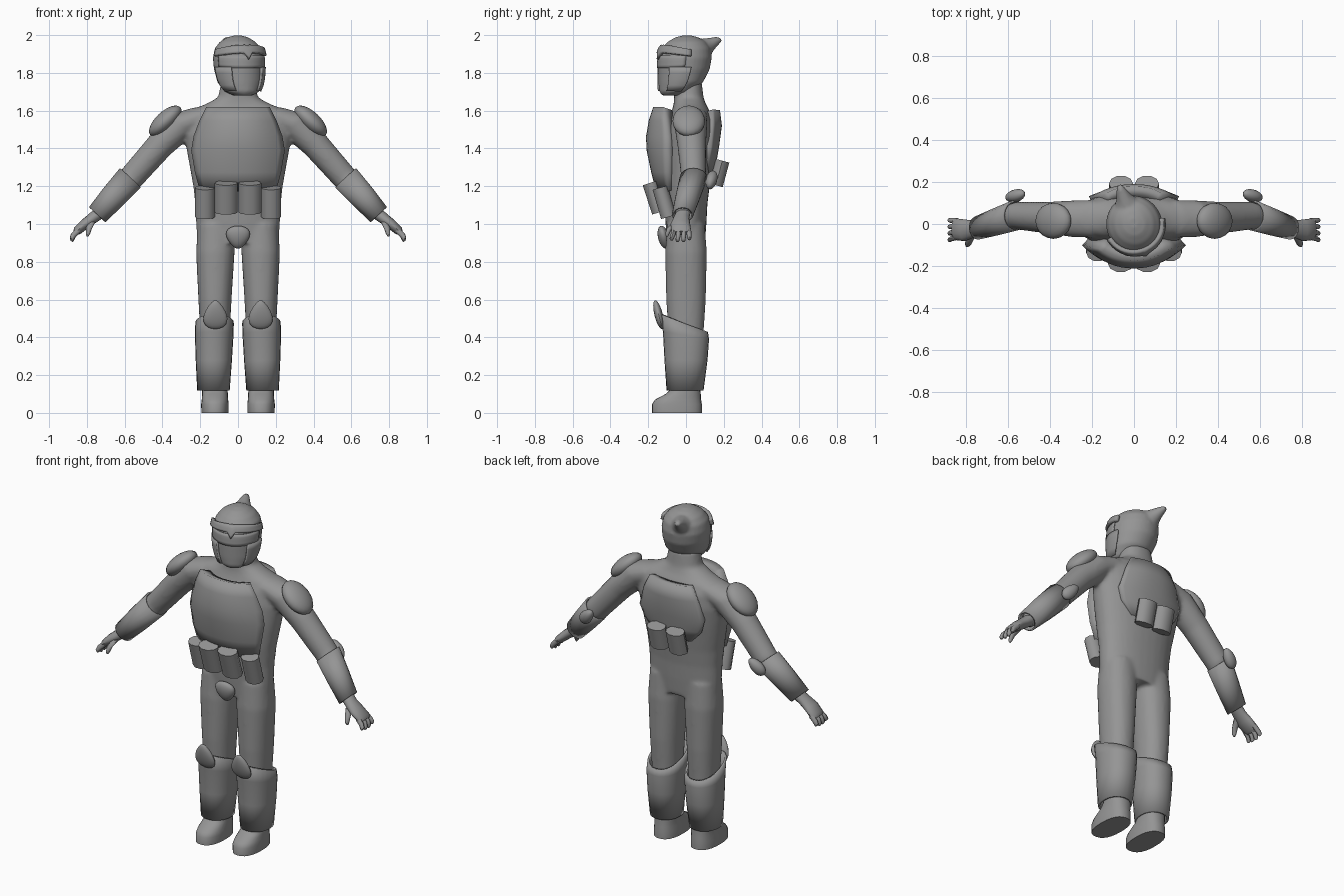
import bpy, bmesh, math
from mathutils import Vector, Matrix

cube = bpy.data.objects.get("Cube")
if cube:
    bpy.data.objects.remove(cube)

grey = bpy.data.materials.new("plain grey")
grey.use_nodes = True
grey.diffuse_color = (0.3, 0.3, 0.3, 1)
grey.node_tree.nodes["Principled BSDF"].inputs["Base Color"].default_value = (0.3, 0.3, 0.3, 1)

X, Y, Z = Vector((1, 0, 0)), Vector((0, 1, 0)), Vector((0, 0, 1))


def finish(name, bm, shell=0, mirror=False, remesh=0, smooth=0, angle=40):
    """Turn a bmesh into a shaded object with its modifiers."""
    bmesh.ops.recalc_face_normals(bm, faces=bm.faces[:])
    mesh = bpy.data.meshes.new(name)
    bm.to_mesh(mesh)
    bm.free()
    mesh.materials.append(grey)
    ob = bpy.data.objects.new(name, mesh)
    bpy.context.collection.objects.link(ob)
    bpy.ops.object.select_all(action='DESELECT')
    ob.select_set(True)
    bpy.context.view_layer.objects.active = ob
    bpy.ops.object.shade_smooth_by_angle(angle=math.radians(angle))
    if shell:
        m = ob.modifiers.new("thickness", 'SOLIDIFY')
        m.thickness, m.offset = shell, 0
    if mirror:
        ob.modifiers.new("other side", 'MIRROR')
    if remesh:
        m = ob.modifiers.new("fuse", 'REMESH')
        m.mode, m.voxel_size, m.use_smooth_shade = 'VOXEL', remesh, True
        m = ob.modifiers.new("soften", 'SMOOTH')
        m.iterations = smooth
    return ob


def loft(bm, rings, u=X, v=Y, n=24, power=2.0, cap=True):
    """Skin superellipse rings (centre, radius u, radius v, tilt)."""
    u, v = u.normalized(), v.normalized()
    loops = []
    for c, a, b, *tilt in rings:
        loop = []
        for i in range(n):
            t = 2 * math.pi * i / n
            cs, sn = math.cos(t), math.sin(t)
            x = math.copysign(abs(cs) ** (2 / power), cs)
            y = math.copysign(abs(sn) ** (2 / power), sn)
            p = Vector(c) + u * a * x + v * b * y
            if tilt:
                p += u.cross(v) * tilt[0] * y
            loop.append(bm.verts.new(p))
        loops.append(loop)
    for lo, hi in zip(loops, loops[1:]):
        for i in range(n):
            j = (i + 1) % n
            bm.faces.new((lo[i], lo[j], hi[j], hi[i]))
    if cap:
        bm.faces.new(loops[0][::-1])
        bm.faces.new(loops[-1])


def grid(bm, rows):
    """Skin rows of points as an open sheet."""
    rows = [[bm.verts.new(p) for p in r] for r in rows]
    for a, b in zip(rows, rows[1:]):
        for i in range(len(a) - 1):
            bm.faces.new((a[i], a[i + 1], b[i + 1], b[i]))


# Body: torso, neck, arms, hands and legs fused into one skin
bm = bmesh.new()
torso = [(0.9, .215, 0, .1), (1.0, .222, 0, .108), (1.1, .226, 0, .113), (1.2, .237, 0, .125),
         (1.35, .264, .01, .135), (1.47, .285, .02, .135), (1.55, .29, .025, .12),
         (1.6, .26, .025, .1), (1.635, .17, .02, .085), (1.67, .105, .015, .078),
         (1.76, .088, .01, .072)]
loft(bm, [((0, cy, z), a, b) for z, a, cy, b in torso], n=32, power=2.2)
for s in (1, -1):
    leg = [(1.0, .113, .1, .1), (0.85, .12, .102, .11), (0.6, .122, .088, .105),
           (0.45, .122, .08, .095), (0.1, .122, .066, .075)]
    loft(bm, [((s * x, 0, z), a, b) for z, x, a, b in leg], power=2.2)
    across = Vector((s * .73, 0, .68))
    arm = [(.18, .025, 1.57, .07, .09), (.29, .025, 1.53, .08, .088), (.41, .03, 1.42, .074, .076),
           (.56, .04, 1.25, .068, .066), (.745, -.02, 1.05, .04, .042)]
    loft(bm, [((s * x, y, z), a, b) for x, y, z, a, b in arm], u=across)
finish("body", bm, remesh=.012, smooth=4)

# Hands
bm = bmesh.new()
palm = [(.72, -.01, 1.07, .035, .037), (.77, -.025, 1.03, .03, .042), (.81, -.03, 1.0, .028, .052),
        (.85, -.025, .965, .024, .052), (.862, -.025, .952, .014, .045)]
loft(bm, [((x, y, z), a, b) for x, y, z, a, b in palm], u=Vector((.7, 0, .7)), n=16)
for i in range(4):
    y = .015 - i * .026
    reach = (.01, 0, 0, .008)[i]
    loft(bm, [((.842, y, .968), .016, .013), ((.87, y * 1.1, .942), .015, .013),
              ((.88, y * 1.2, .915 + reach), .012, .011), ((.88, y * 1.2, .907 + reach), .006, .006)],
         u=Vector((.8, 0, .5)), n=10)
loft(bm, [((.775, -.05, 1.01), .02, .02), ((.79, -.088, .975), .016, .015),
          ((.795, -.1, .945), .011, .011), ((.797, -.1, .935), .005, .005)], n=10)
finish("hand", bm, mirror=True)

# Boots, shin guards and gauntlets
bm = bmesh.new()
boot = [(0, -.048, .072, .132), (.045, -.048, .073, .132), (.07, -.042, .07, .122),
        (.1, -.015, .068, .093), (.13, .0, .067, .075), (.18, .0, .067, .075)]
loft(bm, [((.122, cy, z), a, b) for z, cy, a, b in boot], power=2.4)
finish("boot", bm, mirror=True)

bm = bmesh.new()
loft(bm, [((.13, -.005, .12), .08, .092), ((.128, 0, .28), .09, .108),
          ((.126, 0, .41), .096, .116, -.02), ((.124, -.01, .475), .096, .12, -.047)],
     power=2.2, cap=False)
finish("shin_guard", bm, shell=.012, mirror=True)

bm = bmesh.new()
loft(bm, [((.57, .04, 1.245), .07, .069), ((.66, .01, 1.145), .064, .061),
          ((.745, -.018, 1.05), .054, .052)], u=Vector((.73, 0, .68)), cap=False, n=16)
finish("gauntlet", bm, shell=.01, mirror=True)


# Rounded pads
def pad(name, loc, size, rot=Matrix(), taper=0, mirror=True):
    bm = bmesh.new()
    bmesh.ops.create_uvsphere(bm, u_segments=20, v_segments=12, radius=1)
    for v in bm.verts:
        v.co.x *= 1 - taper * v.co.z
    bmesh.ops.transform(bm, verts=bm.verts[:],
                        matrix=Matrix.Translation(loc) @ rot @ Matrix.Diagonal((*size, 1)))
    finish(name, bm, mirror=mirror)


def turn(deg, axis):
    return Matrix.Rotation(math.radians(deg), 4, axis)


pad("shoulder_pad", (.385, .015, 1.545), (.108, .086, .05), turn(43, 'Y'))
pad("elbow_pad", (.565, .135, 1.235), (.035, .03, .06), turn(-43, 'Y') @ turn(-12, 'X'), .2)
pad("knee_pad", (.12, -.145, .52), (.06, .022, .078), turn(14, 'X'), .4)
pad("groin_pad", (0, -.118, .93), (.06, .03, .062), turn(14, 'X'), -.35, False)


# Curved chest and back plates
def plate(name, rows, thick):
    bm = bmesh.new()
    steps = [i / 8 for i in range(-8, 9)]
    grid(bm, [[(w * t, yc + (ye - yc) * abs(t) ** 2.3, z) for t in steps]
              for z, w, yc, ye in rows])
    finish(name, bm, shell=thick)


plate("chest_plate", [(1.61, .15, -.145, -.095), (1.54, .185, -.168, -.09), (1.46, .215, -.182, -.08),
                      (1.39, .228, -.178, -.08), (1.28, .21, -.155, -.08), (1.18, .185, -.13, -.07)], .06)
plate("back_plate", [(1.6, .13, .155, .12), (1.52, .17, .165, .12), (1.41, .205, .15, .11),
                     (1.34, .18, .138, .1), (1.27, .11, .125, .1)], .05)


# Octagonal pouches
def pouch(name, x, y, z, lean, height, radius=.061, depth=.043):
    bm = bmesh.new()
    h = Vector((0, lean, height)) / 2
    c = Vector((x, y, z))
    loft(bm, [(c - h, radius, depth), (c + h, radius, depth)],
         v=Vector((0, height, -lean)), n=10)
    finish(name, bm, mirror=True, angle=50)


pouch("front_pouch", .063, -.165, 1.14, -.05, .155)
pouch("side_pouch", .175, -.115, 1.115, -.045, .155, .053)
pouch("back_pouch", .062, .175, 1.27, .035, .13, .058, .04)

# Head turned slightly to its left
SKULL = [(1.68, -.075, .05, .055), (1.70, -.06, .09, .085), (1.75, -.03, .12, .118),
         (1.82, -.012, .131, .138), (1.88, -.005, .134, .142), (1.93, 0, .122, .13),
         (1.965, .005, .093, .102), (1.988, .005, .055, .062), (1.998, .005, .02, .024)]
TURN = turn(21, 'Z')


def on_skull(a, z, off):
    for (z0, *p), (z1, *q) in zip(SKULL, SKULL[1:]):
        if z <= z1:
            break
    k = (z - z0) / (z1 - z0)
    cy, rx, ry = (m + (n - m) * k for m, n in zip(p, q))
    return TURN @ Vector(((rx + off) * math.sin(a), cy - (ry + off) * math.cos(a), z))


bm = bmesh.new()
loft(bm, [((0, cy, z), a, b) for z, cy, a, b in SKULL], n=32)
loft(bm, [((0, .04, 1.89), .1, .095), ((0, .09, 1.92), .07, .065), ((0, .135, 1.95), .038, .038),
          ((0, .175, 1.97), .022, .022), ((0, .198, 1.978), .012, .012)], v=Vector((0, -.5, 1)))
bmesh.ops.transform(bm, verts=bm.verts[:], matrix=TURN)
finish("helmet", bm, remesh=.009, smooth=3)


def patch(name, spans, low, high, off, thick):
    """Raised sheets that follow the helmet between two edges."""
    bm = bmesh.new()
    for start, end in spans:
        angles = [math.radians(start + (end - start) * i / 20) for i in range(21)]
        grid(bm, [[on_skull(a, low(a) + (high(a) - low(a)) * j / 4, off) for a in angles]
                  for j in range(5)])
    finish(name, bm, shell=thick)


patch("brow_band", [(-82, 82)], lambda a: 1.885 + .02 * math.cos(a) - .035 * max(0, 1 - abs(a) / .15),
      lambda a: 1.918 + .024 * math.cos(a), .008, .022)
patch("visor", [(-72, 72)], lambda a: 1.835 - .01 * math.cos(a), lambda a: 1.892, .002, .008)
patch("cheek_guard", [(-85, -38), (38, 85)], lambda a: 1.705, lambda a: 1.832, .004, .014)
